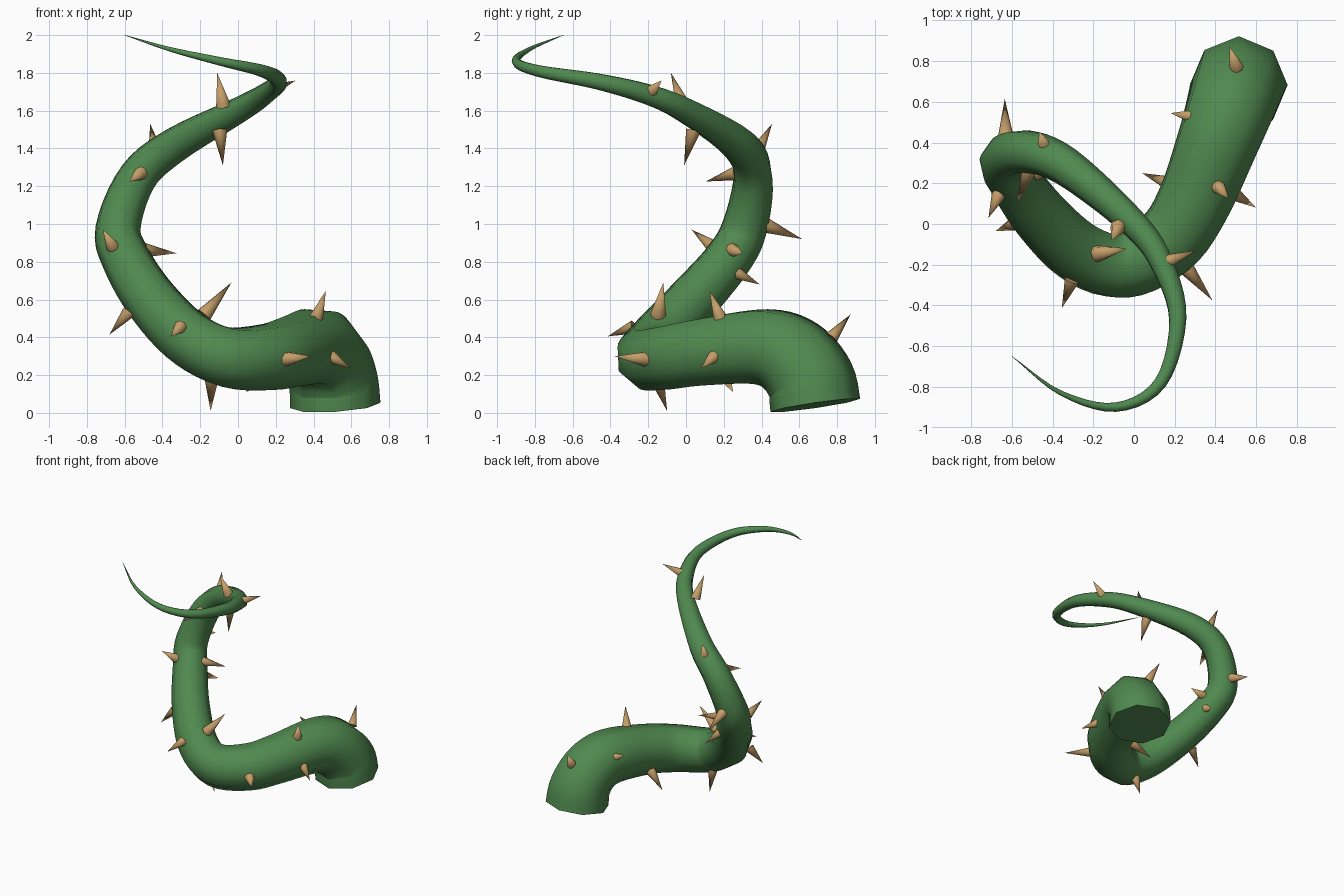
import bpy, bmesh, math
from mathutils import Vector

if "Cube" in bpy.data.objects:
    bpy.data.objects.remove(bpy.data.objects["Cube"])


def material(name, rgb):
    mat = bpy.data.materials.new(name)
    mat.diffuse_color = (*rgb, 1)
    mat.use_nodes = True
    mat.node_tree.nodes["Principled BSDF"].inputs["Base Color"].default_value = mat.diffuse_color
    return mat


def finish(bm, name, mat, angle):
    bmesh.ops.recalc_face_normals(bm, faces=bm.faces)
    mesh = bpy.data.meshes.new(name)
    bm.to_mesh(mesh)
    bm.free()
    obj = bpy.data.objects.new(name, mesh)
    bpy.context.collection.objects.link(obj)
    mesh.materials.append(mat)
    bpy.ops.object.select_all(action='DESELECT')
    obj.select_set(True)
    bpy.context.view_layer.objects.active = obj
    bpy.ops.object.shade_smooth_by_angle(angle=math.radians(angle))
    return obj


def spline(points, steps):
    """Catmull-Rom curve through 4D points (x, y, z, radius)."""
    p = [Vector(q) for q in points]
    p = [2 * p[0] - p[1]] + p + [2 * p[-1] - p[-2]]
    out = []
    for i in range(1, len(p) - 2):
        a, b, c, d = p[i - 1:i + 3]
        for s in range(steps):
            t = s / steps
            out.append(0.5 * (2 * b + (c - a) * t + (2 * a - 5 * b + 4 * c - d) * t * t
                              + (3 * b - a - 3 * c + d) * t ** 3))
    return out + [p[-2]]


# Vine centre line with tapering radius
PATH = [
    (.515, .685, .04, .24), (.505, .66, .17, .235), (.47, .56, .295, .225),
    (.41, .4, .35, .21), (.29, .1, .325, .19), (.16, -.09, .295, .18),
    (-.06, -.205, .295, .168), (-.27, -.14, .4, .155), (-.46, .04, .6, .142),
    (-.59, .22, .81, .13), (-.635, .31, .98, .122), (-.53, .355, 1.25, .108),
    (-.33, .28, 1.42, .095), (0, 0, 1.6, .07), (.14, -.2, 1.685, .058),
    (.215, -.47, 1.755, .045), (.13, -.78, 1.81, .033), (-.09, -.9, 1.86, .023),
    (-.36, -.83, 1.925, .012), (-.6, -.65, 2.0, .001),
]
SIDES = 8

# Vine: octagonal section swept along the path without twisting
bm = bmesh.new()
pts = spline(PATH, 5)
centres = [q.xyz for q in pts]
u = Vector((1, 0, 0))
rings = []
for i, c in enumerate(centres):
    tangent = (centres[min(i + 1, len(pts) - 1)] - centres[max(i - 1, 0)]).normalized()
    u = (u - tangent * u.dot(tangent)).normalized()
    v = tangent.cross(u)
    r = max(pts[i].w, .001)
    rings.append([bm.verts.new(c + r * (u * math.cos(a) + v * math.sin(a)))
                  for a in (2 * math.pi * k / SIDES for k in range(SIDES))])
for lo, hi in zip(rings, rings[1:]):
    for k in range(SIDES):
        n = (k + 1) % SIDES
        bm.faces.new((lo[k], lo[n], hi[n], hi[k]))
bm.faces.new(rings[0][::-1])
bm.faces.new(rings[-1])
finish(bm, "vine", material("vine_green", (.08, .25, .08)), 60)

# Thorns: base point on the vine, then tip
THORNS = [
    ((.42, .175, .52), (.465, .125, .645)), ((.5, .78, .41), (.47, .87, .52)),
    ((.26, -.22, .285), (.385, -.375, .3)), ((.505, .14, .29), (.6, .08, .235)),
    ((-.14, -.15, .17), (-.145, -.1, .01)), ((-.59, 0, .52), (-.68, -.035, .415)),
    ((-.31, -.29, .45), (-.355, -.415, .405)), ((-.17, -.145, .53), (-.035, -.12, .69)),
    ((-.48, .25, .86), (-.325, .3, .845)), ((-.67, .13, .89), (-.715, .03, .97)),
    ((-.5, .27, .74), (-.45, .39, .68)), ((-.63, .43, .99), (-.635, .615, .92)),
    ((-.52, .25, 1.265), (-.575, .105, 1.225)), ((-.44, .385, 1.4), (-.465, .455, 1.53)),
    ((-.095, .035, 1.48), (-.08, -.01, 1.31)), ((-.08, -.02, 1.64), (-.11, -.08, 1.8)),
    ((.16, -.185, 1.7), (.305, -.13, 1.76)), ((.17, .2, .2), (.04, .25, .11)),
    ((.27, .53, .43), (.18, .545, .475)),
]
bm = bmesh.new()
for base, tip in THORNS:
    base, tip = Vector(base), Vector(tip)
    axis = (tip - base).normalized()
    base = base - axis * .015
    side = axis.orthogonal().normalized()
    other = axis.cross(side)
    radius = .022 + .09 * (tip - base).length
    ring = [bm.verts.new(base + radius * (side * math.cos(a) + other * math.sin(a)))
            for a in (2 * math.pi * k / SIDES for k in range(SIDES))]
    apex = bm.verts.new(tip)
    for k in range(SIDES):
        bm.faces.new((ring[k], ring[(k + 1) % SIDES], apex))
    bm.faces.new(ring[::-1])
finish(bm, "thorns", material("thorn_tan", (.55, .34, .14)), 60)
